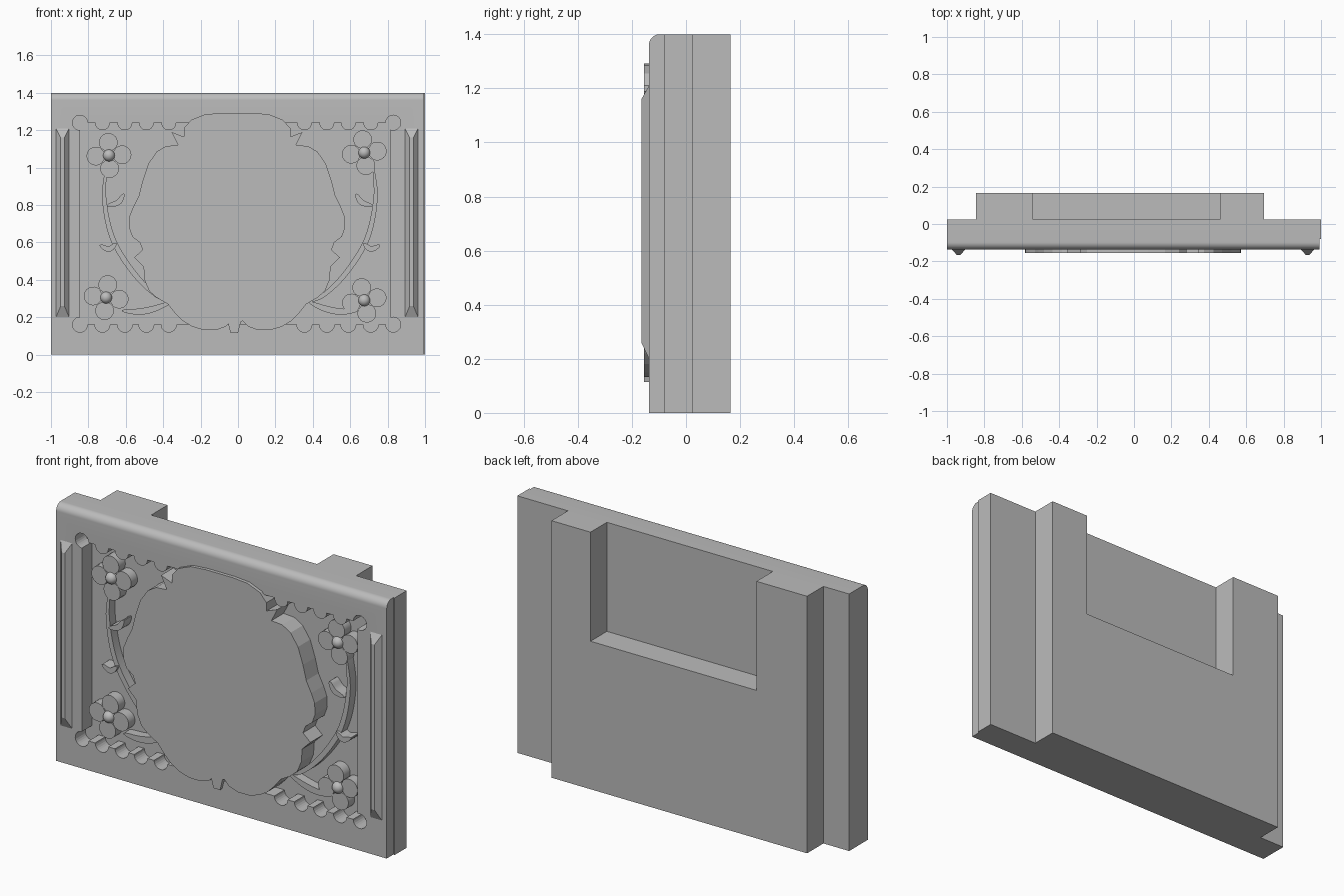
import bpy, bmesh
from math import sin, cos, pi
from mathutils import Vector

if "Cube" in bpy.data.objects:
    bpy.data.objects.remove(bpy.data.objects["Cube"])

grey = bpy.data.materials.new("plain_grey")
grey.use_nodes = True
grey.diffuse_color = (0.5, 0.5, 0.5, 1)
grey.node_tree.nodes["Principled BSDF"].inputs["Base Color"].default_value = grey.diffuse_color

FRONT, BACK, FLOOR, REAR = -0.137, 0.024, -0.05, 0.165


def finish(name, bm, smooth=False):
    bmesh.ops.recalc_face_normals(bm, faces=bm.faces)
    mesh = bpy.data.meshes.new(name)
    bm.to_mesh(mesh)
    bm.free()
    obj = bpy.data.objects.new(name, mesh)
    bpy.context.collection.objects.link(obj)
    mesh.materials.append(grey)
    if smooth:
        bpy.ops.object.select_all(action='DESELECT')
        obj.select_set(True)
        bpy.context.view_layer.objects.active = obj
        bpy.ops.object.shade_smooth_by_angle()
    return obj


def prism(name, outline, start, end, axis="y", smooth=False):
    """Extrude an outline along y (points are x, z) or along x (points are y, z)."""
    bm = bmesh.new()
    place = (lambda p, d: (p[0], d, p[1])) if axis == "y" else (lambda p, d: (d, p[0], p[1]))
    near = [bm.verts.new(place(p, start)) for p in outline]
    far = [bm.verts.new(place(p, end)) for p in outline]
    bm.faces.new(near)
    bm.faces.new(far)
    for i in range(len(outline)):
        j = (i + 1) % len(outline)
        bm.faces.new((near[i], near[j], far[j], far[i]))
    return finish(name, bm, smooth)


def rect(a, b, c, d):
    return [(a, c), (b, c), (b, d), (a, d)]


def arc(cx, cz, r, start, end, steps=12):
    angles = [start + (end - start) * i / steps for i in range(steps + 1)]
    return [(cx + r * cos(a), cz + r * sin(a)) for a in angles]


def spline(points, steps=6):
    """Smooth path through the points."""
    p = [Vector(q) for q in points]
    p = [2 * p[0] - p[1]] + p + [2 * p[-1] - p[-2]]
    path = []
    for a, b, c, d in zip(p, p[1:], p[2:], p[3:]):
        for i in range(steps):
            t = i / steps
            path.append(0.5 * (2 * b + (c - a) * t + (2 * a - 5 * b + 4 * c - d) * t * t
                               + (3 * b - a - 3 * c + d) * t ** 3))
    return path + [p[-2]]


def ribbon(name, points, width, top):
    """Raised strip along a path, thin at both ends."""
    path = spline(points)
    left, right = [], []
    for i, p in enumerate(path):
        along = path[min(i + 1, len(path) - 1)] - path[max(i - 1, 0)]
        side = Vector((-along.y, along.x)).normalized()
        side *= width / 2 * (0.15 + 0.85 * sin(pi * i / (len(path) - 1)) ** 0.5)
        left.append(p + side)
        right.append(p - side)
    return prism(name, left + right[::-1], top, FLOOR + 0.003, smooth=True)


# Slab with a rounded upper front edge
profile = [(FRONT, 0), (BACK, 0), (BACK, 1.4)] + arc(FRONT + 0.04, 1.36, 0.04, pi / 2, pi)
slab = prism("slab", profile, -1, 0.992, "x", smooth=True)
prism("slab_edge", rect(-0.08, BACK, 0, 1.4), 0.992, 1, "x")

# Scalloped recess cut into the front
LEFT, RIGHT, LOW, HIGH, R = -0.845, 0.815, 0.16, 1.24, 0.04
scallops = [-0.725, -0.605, -0.49, -0.37, 0.355, 0.475, 0.59, 0.71]
outline = [(LEFT, LOW)]
for x in scallops:
    outline += arc(x, LOW, R, pi, 2 * pi)
outline += [(RIGHT, LOW), (RIGHT, HIGH)]
for x in reversed(scallops):
    outline += arc(x, HIGH, R, 0, -pi)
outline.append((LEFT, HIGH))
cutters = [prism("recess_cutter", outline, -0.3, FLOOR)]
for x in (LEFT, RIGHT + 0.015):
    for z in (LOW, HIGH):
        cutters.append(prism("corner_cutter", arc(x, z, R, 0, 2 * pi, 24)[:-1], -0.3, FLOOR))
bpy.context.view_layer.objects.active = slab
for cutter in cutters:
    cut = slab.modifiers.new("recess", 'BOOLEAN')
    cut.operation = 'DIFFERENCE'
    cut.solver = 'EXACT'
    cut.object = cutter
    bpy.ops.object.modifier_apply(modifier=cut.name)
    bpy.data.objects.remove(cutter)

# Rear block with an open notch at the top
prism("rear_block", [(-0.845, 0), (0.695, 0), (0.695, 1.4), (0.46, 1.4), (0.46, 0.806),
                     (-0.54, 0.806), (-0.54, 1.4), (-0.845, 1.4)], BACK, REAR)

# Ornate centre panel, mirrored from one half outline
half = [(0.03, 0.18), (0.06, 0.15), (0.11, 0.132), (0.18, 0.132), (0.24, 0.15), (0.29, 0.18),
        (0.33, 0.22), (0.37, 0.27), (0.43, 0.305), (0.47, 0.34), (0.495, 0.4), (0.5, 0.47),
        (0.55, 0.52), (0.505, 0.56), (0.52, 0.6), (0.56, 0.63), (0.578, 0.68), (0.575, 0.74),
        (0.555, 0.79), (0.525, 0.85), (0.505, 0.93), (0.475, 1.02), (0.43, 1.085), (0.38, 1.115),
        (0.315, 1.12), (0.35, 1.19), (0.285, 1.165), (0.285, 1.21), (0.245, 1.255),
        (0.17, 1.285), (0.08, 1.292)]
MID = -0.005
panel = [(MID + x, z) for x, z in half] + [(MID - x, z) for x, z in reversed(half)]
notch = [(-0.055, 0.175), (-0.04, 0.115), (0, 0.115), (0.015, 0.175)]
prism("centre_panel", panel + notch, -0.155, FLOOR + 0.002)

# Faceted bars at both sides
for name, x in (("right_bar", -0.938), ("left_bar", 0.928)):
    bm = bmesh.new()
    base = [bm.verts.new((a, FRONT, b)) for a, b in rect(x - 0.035, x + 0.035, 0.2, 1.21)]
    tip = [bm.verts.new((a, -0.165, b)) for a, b in rect(x - 0.01, x + 0.01, 0.26, 1.16)]
    bm.faces.new(base)
    bm.faces.new(tip)
    for i in range(4):
        j = (i + 1) % 4
        bm.faces.new((base[i], base[j], tip[j], tip[i]))
    finish(name, bm)

# Flowers with four petals and a round centre
flowers = {"upper_right": (-0.69, 1.065, 0.05), "upper_left": (0.675, 1.08, 0.12),
           "lower_right": (-0.705, 0.305, -0.12), "lower_left": (0.675, 0.29, 0.2)}
for name, (x, z, turn) in flowers.items():
    for k in range(4):
        a = turn + k * pi / 2
        petal = [(0.02, 0.012)] + [(px, -pz) for px, pz in arc(0.07, 0, 0.05, -2.2, 2.2, 14)]
        petal.append((0.02, -0.012))
        petal = [(x + px * cos(a) - pz * sin(a), z + px * sin(a) + pz * cos(a)) for px, pz in petal]
        prism(name + "_petal", petal, -0.105, FLOOR + 0.002, smooth=True)
    prism(name + "_core", arc(x, z, 0.028, 0, 2 * pi, 20)[:-1], -0.1, FLOOR, smooth=True)
    bm = bmesh.new()
    bmesh.ops.create_uvsphere(bm, u_segments=20, v_segments=12, radius=0.032)
    bmesh.ops.translate(bm, vec=(x, -0.1, z), verts=bm.verts)
    finish(name + "_centre", bm, smooth=True)

# Curved stems, lower leaves and small thorns
for name, s in (("right", -1), ("left", 1)):
    dx = -0.02 if s < 0 else 0
    def mirrored(points):
        return [(s * x - dx, z) for x, z in points]
    ribbon(name + "_stem", mirrored([(0.725, 1.0), (0.735, 0.83), (0.69, 0.62), (0.58, 0.44),
                                     (0.46, 0.32), (0.37, 0.28)]), 0.028, -0.1)
    ribbon(name + "_lower_leaf", mirrored([(0.38, 0.28), (0.47, 0.245), (0.55, 0.23),
                                           (0.64, 0.235)]), 0.035, -0.1)
    ribbon(name + "_leaf_upper", mirrored([(0.63, 0.86), (0.66, 0.815), (0.72, 0.795)]), 0.03, -0.115)
    ribbon(name + "_leaf_lower", mirrored([(0.67, 0.595), (0.71, 0.565), (0.76, 0.585)]), 0.03, -0.115)
